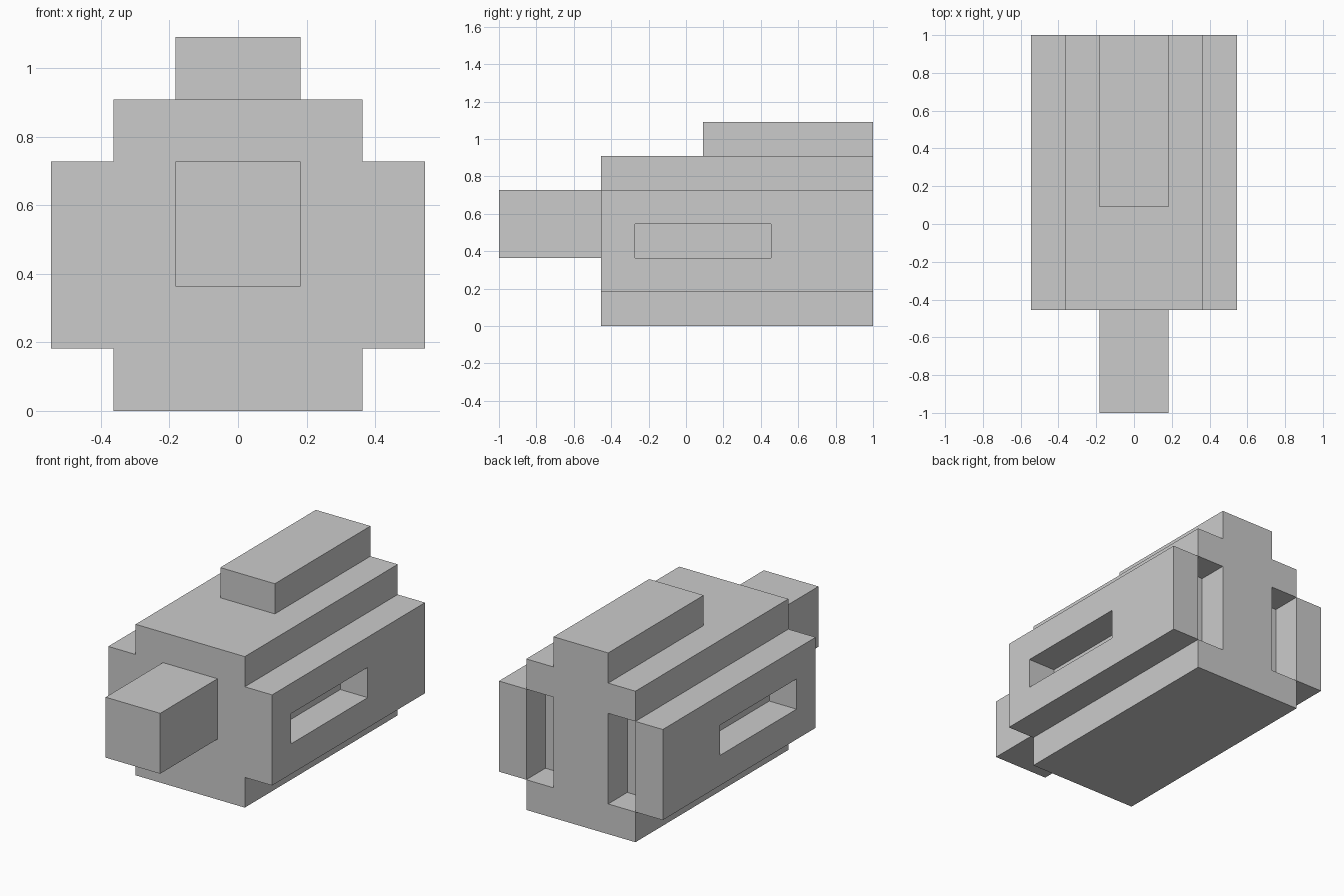
import bpy
import bmesh
from mathutils import Matrix, Vector

if "Cube" in bpy.data.objects:
    bpy.data.objects.remove(bpy.data.objects["Cube"])

U = 2 / 22  # grid unit: the model is 22 units long


def box(name, x, y, z):
    """Box from (min, max) ranges given in grid units."""
    lo, hi = (Vector(c) * U for c in zip(x, y, z))
    bm = bmesh.new()
    bmesh.ops.create_cube(bm, size=1, matrix=Matrix.Translation((lo + hi) / 2) @ Matrix.Diagonal((*(hi - lo), 1)))
    mesh = bpy.data.meshes.new(name)
    bm.to_mesh(mesh)
    bm.free()
    obj = bpy.data.objects.new(name, mesh)
    bpy.context.collection.objects.link(obj)
    return obj


def cut(obj, cutter):
    """Subtract the cutter, bake the result and remove the cutter."""
    cutter.hide_render = True
    mod = obj.modifiers.new("cut", 'BOOLEAN')
    mod.operation = 'DIFFERENCE'
    mod.solver = 'EXACT'
    mod.object = cutter
    bpy.context.view_layer.objects.active = obj
    bpy.ops.object.modifier_apply(modifier=mod.name)
    bpy.data.objects.remove(cutter)


# Main body with a rear pocket behind each side panel
body = box("body", (-4, 4), (-5, 11), (0, 10))
for x in ((2, 5), (-5, -2)):
    cut(body, box("pocket_cutter", x, (9, 12), (2, 8)))

# Side panels, each with a slot window down to the body
panel = box("side_panels", (4, 6), (-5, 11), (2, 8))
cut(panel, box("slot_cutter", (3, 7), (-3, 5), (4, 6)))
mirror = panel.modifiers.new("mirror", 'MIRROR')
mirror.use_axis = (True, False, False)

# Front nozzle and raised block on top
box("front_nozzle", (-2, 2), (-11, -5), (4, 8))
box("top_block", (-2, 2), (1, 11), (10, 12))
